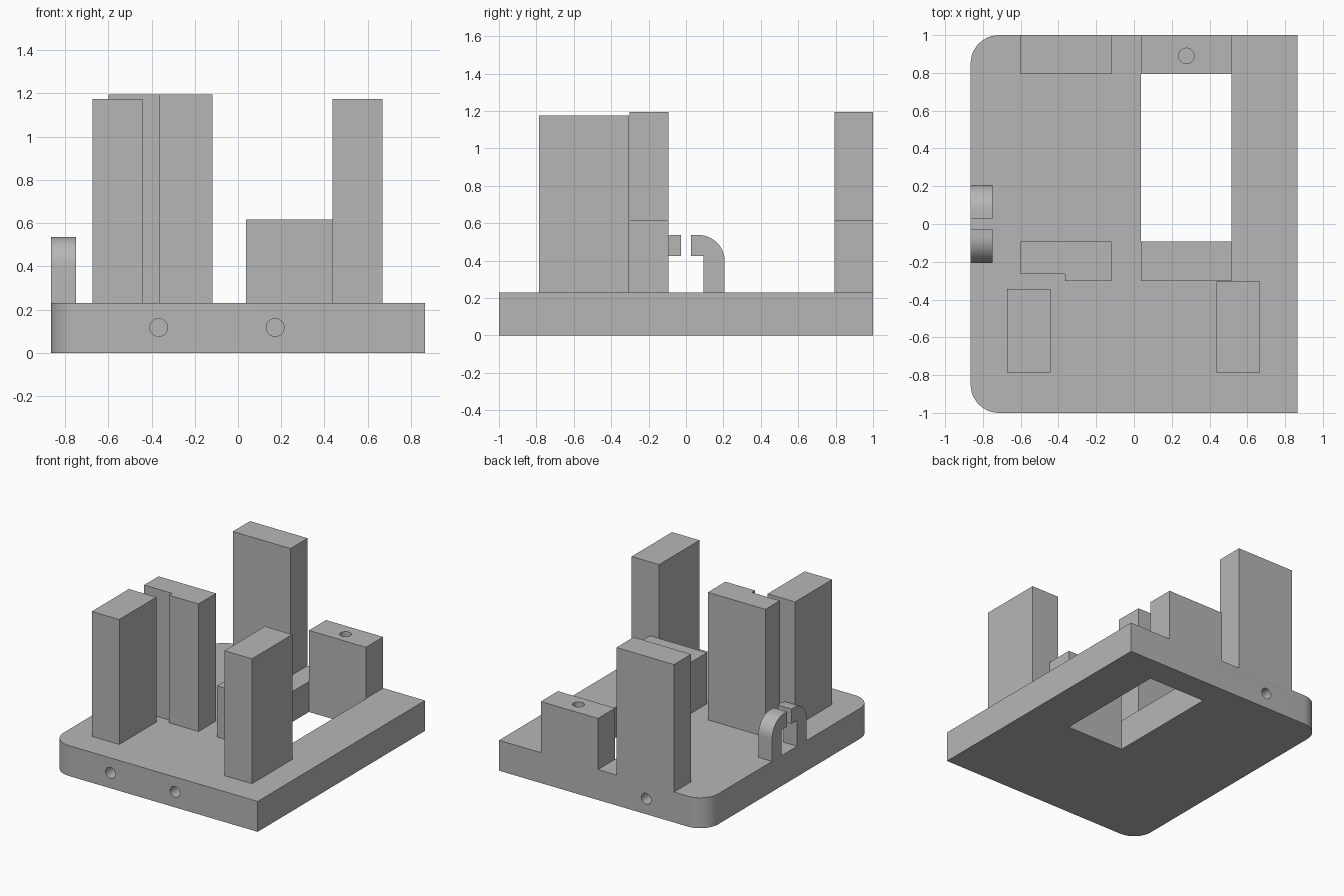
import bpy, bmesh, math
from mathutils import Vector, Matrix

if "Cube" in bpy.data.objects:
    bpy.data.objects.remove(bpy.data.objects["Cube"], do_unlink=True)

grey = bpy.data.materials.new("plain grey")
grey.use_nodes = True
GREY = (0.47, 0.47, 0.47, 1)
grey.diffuse_color = GREY
grey.node_tree.nodes["Principled BSDF"].inputs["Base Color"].default_value = GREY

BASE_TOP = 0.23
HOLE_R = 0.041


def add_object(name, bm):
    bmesh.ops.recalc_face_normals(bm, faces=bm.faces)
    mesh = bpy.data.meshes.new(name)
    bm.to_mesh(mesh)
    bm.free()
    mesh.materials.append(grey)
    obj = bpy.data.objects.new(name, mesh)
    bpy.context.collection.objects.link(obj)
    return obj


def prism(name, points, sweep):
    """Extrude a closed outline of 3D points along a vector."""
    bm = bmesh.new()
    face = bm.faces.new([bm.verts.new(p) for p in points])
    top = bmesh.ops.extrude_face_region(bm, geom=[face])["geom"]
    moved = [v for v in top if isinstance(v, bmesh.types.BMVert)]
    bmesh.ops.translate(bm, verts=moved, vec=sweep)
    return add_object(name, bm)


def column(name, outline, z0, z1):
    return prism(name, [(x, y, z0) for x, y in outline], (0, 0, z1 - z0))


def rect(x0, x1, y0, y1):
    return [(x0, y0), (x1, y0), (x1, y1), (x0, y1)]


def arc(cx, cy, r, start, end, steps=12):
    angles = [math.radians(start + (end - start) * i / steps) for i in range(steps + 1)]
    return [(cx + r * math.cos(a), cy + r * math.sin(a)) for a in angles]


def drill_bit(start, direction, depth, r1=HOLE_R, r2=HOLE_R):
    """Round cutter from start along direction, poking slightly out of the surface."""
    d = Vector(direction)
    bm = bmesh.new()
    bmesh.ops.create_cone(bm, cap_ends=True, segments=32, radius1=r1, radius2=r2, depth=depth)
    turn = d.to_track_quat("Z", "Y").to_matrix().to_4x4()
    middle = Vector(start) + d * (depth / 2 - 0.01)
    bm.transform(Matrix.Translation(middle) @ turn)
    return add_object("cutter", bm)


def cut(obj, cutter):
    cutter.hide_render = True
    mod = obj.modifiers.new("cut", "BOOLEAN")
    mod.operation = "DIFFERENCE"
    mod.solver = "EXACT"
    mod.object = cutter
    bpy.context.view_layer.objects.active = obj
    bpy.ops.object.modifier_apply(modifier=mod.name)
    bpy.data.objects.remove(cutter, do_unlink=True)


# Base plate with two rounded corners
W, R = 0.865, 0.15
outline = [(W, -1), (W, 1)]
outline += arc(-W + R, 1 - R, R, 90, 180) + arc(-W + R, -1 + R, R, 180, 270)
base = column("base_plate", outline, 0, BASE_TOP)

# Rectangular window through the plate
cut(base, column("cutter", rect(0.037, 0.517, -0.092, 0.795), -0.1, 0.4))

# Edge holes in the front, back and side of the plate
for x in (-0.367, 0.172):
    cut(base, drill_bit((x, -1, 0.117), (0, 1, 0), 0.3))
cut(base, drill_bit((-0.367, 1, 0.117), (0, -1, 0), 0.3))
for y in (0.49, -0.59):
    cut(base, drill_bit((-W, y, 0.117), (1, 0, 0), 0.3))

# Countersunk mounting holes
for y in (0.62, -0.613):
    cut(base, drill_bit((0.766, y, 0), (0, 0, 1), 0.3, 0.043, 0.043))
    cut(base, drill_bit((0.766, y, 0), (0, 0, 1), 0.045, 0.068, 0.043))

# Posts: outline, height and hole position
notched = [(-0.365, -0.303), (-0.118, -0.303), (-0.118, -0.093),
           (-0.6, -0.093), (-0.6, -0.265), (-0.365, -0.265)]
posts = {
    "back_tall_post": (rect(-0.6, -0.118, 0.795, 1), 1.195, (-0.358, 0.89)),
    "middle_tall_post": (notched, 1.195, (-0.358, -0.187)),
    "back_low_post": (rect(0.037, 0.515, 0.795, 1), 0.617, (0.277, 0.89)),
    "middle_low_post": (rect(0.037, 0.515, -0.303, -0.093), 0.617, (0.277, -0.187)),
    "front_right_post": (rect(-0.673, -0.443, -0.787, -0.343), 1.175, (-0.542, -0.543)),
    "front_left_post": (rect(0.438, 0.668, -0.787, -0.305), 1.175, (0.536, -0.543)),
}
for name, (shape, top, (hx, hy)) in posts.items():
    post = column(name, shape, BASE_TOP, top)
    cut(post, drill_bit((hx, hy, top), (0, 0, -1), 0.3))

# Pair of facing cable hooks on the side edge
hook = [(0.094, BASE_TOP), (0.207, BASE_TOP)] + arc(0.067, 0.397, 0.14, 0, 90)
hook += [(0.027, 0.537), (0.027, 0.425), (0.094, 0.425)]
for name, side in (("back_hook", 1), ("front_hook", -1)):
    prism(name, [(-W, side * y, z) for y, z in hook], (0.115, 0, 0))

# Smooth round walls, keep edges sharp
bpy.ops.object.select_all(action="DESELECT")
for obj in bpy.context.collection.objects:
    if obj.type == "MESH" and obj.data.materials and obj.data.materials[0] == grey:
        obj.select_set(True)
        bpy.context.view_layer.objects.active = obj
bpy.ops.object.shade_smooth_by_angle(angle=math.radians(30))
